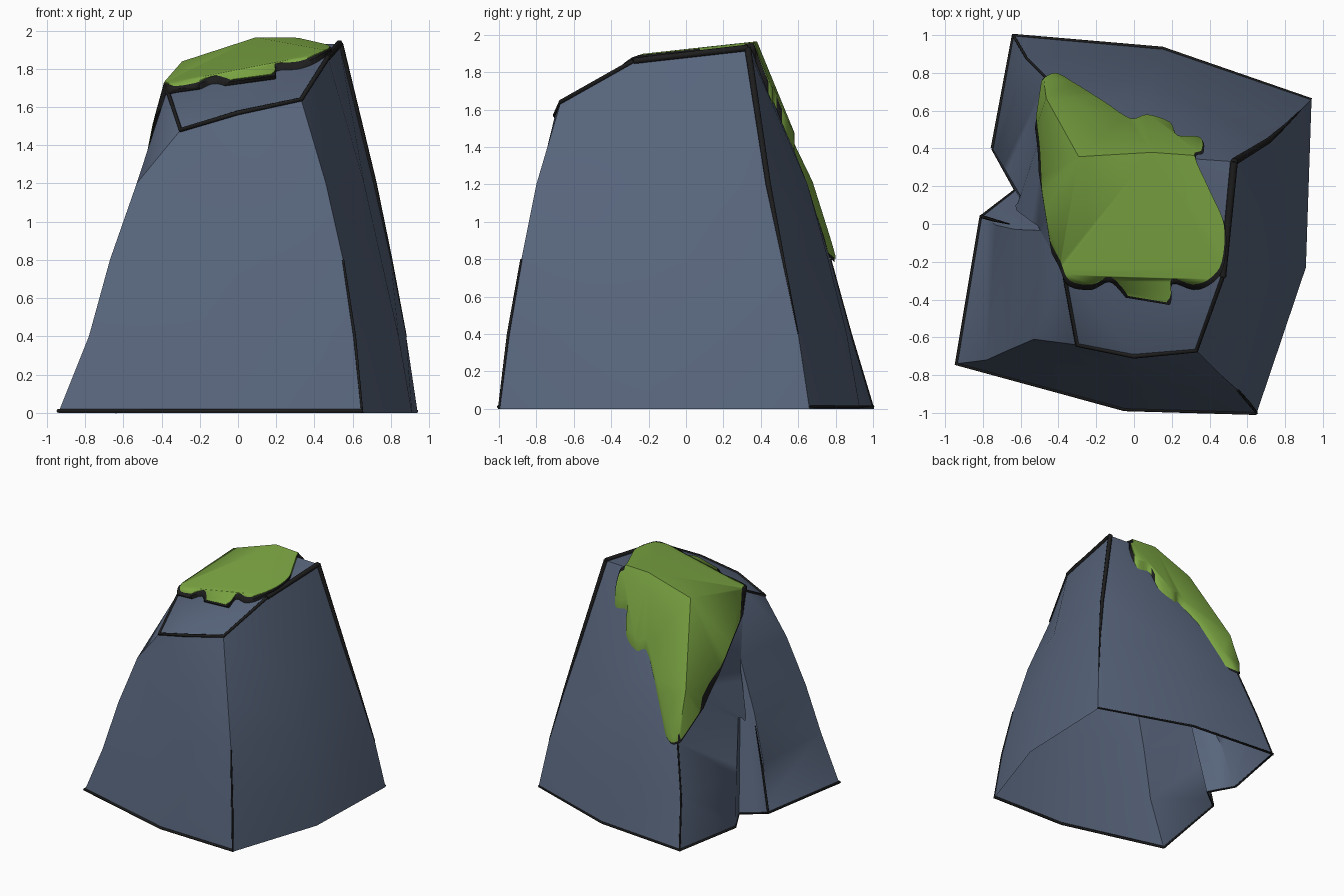
import bpy, bmesh, math
from mathutils import Vector

if "Cube" in bpy.data.objects:
    bpy.data.objects.remove(bpy.data.objects["Cube"])

def material(name, rgb):
    m = bpy.data.materials.new(name)
    m.diffuse_color = (*rgb, 1)
    m.use_nodes = True
    m.node_tree.nodes["Principled BSDF"].inputs["Base Color"].default_value = m.diffuse_color
    return m

STONE = material("slate stone", (0.10, 0.134, 0.207))
MOSS = material("moss green", (0.205, 0.39, 0.057))
INK = material("dark outline", (0.013, 0.013, 0.013))

# Rock: eight corner columns, counter-clockwise from the front left
LEVELS = [
    (0.0, [(-.94, -.74), (-.05, -.98), (.65, -1), (.91, -.23), (.94, .66), (.15, .93), (-.64, 1), (-.785, .2)]),
    (0.4, [(-.78, -.72), (-.03, -.92), (.61, -.95), (.84, -.23), (.88, .6), (.14, .86), (-.57, .88), (-.72, .17)]),
    (0.8, [(-.67, -.67), (-.02, -.86), (.55, -.88), (.75, -.23), (.80, .52), (.10, .76), (-.46, .77), (-.62, .09)]),
    (1.2, [(-.53, -.61), (0, -.79), (.46, -.80), (.66, -.23), (.71, .44), (.07, .65), (-.44, .64), (-.5, -.03)]),
]
RIM = [(-.30, -.64, 1.48), (0, -.70, 1.57), (.33, -.67, 1.64), (.47, -.28, 1.86),
       (.53, .33, 1.93), (.1, .36, 1.93), (-.27, .34, 1.81), (-.37, -.26, 1.69)]

def make_object(name, bm, mat):
    bmesh.ops.recalc_face_normals(bm, faces=bm.faces)
    me = bpy.data.meshes.new(name)
    bm.to_mesh(me)
    bm.free()
    ob = bpy.data.objects.new(name, me)
    bpy.context.collection.objects.link(ob)
    if mat:
        me.materials.append(mat)
    return ob

def rock_mesh(offset=0.0):
    bm = bmesh.new()
    rings = [[bm.verts.new((x, y, z)) for x, y in pts] for z, pts in LEVELS]
    rings.append([bm.verts.new(p) for p in RIM])
    for a, b in zip(rings, rings[1:]):
        for i in range(8):
            j = (i + 1) % 8
            bm.faces.new((a[i], a[j], b[j], b[i]))
    bm.faces.new(rings[0][::-1])
    top = rings[-1]
    bm.faces.new([top[i] for i in (0, 1, 2, 3, 7)])   # sloping front panel
    bm.faces.new([top[i] for i in (3, 4, 5, 6, 7)])   # top
    bmesh.ops.recalc_face_normals(bm, faces=bm.faces)
    bmesh.ops.triangulate(bm, faces=bm.faces)
    bm.normal_update()
    moves = [(v, v.normal * offset) for v in bm.verts]
    for v, d in moves:
        v.co += d
    return bm

def activate(ob):
    bpy.ops.object.select_all(action='DESELECT')
    ob.select_set(True)
    bpy.context.view_layer.objects.active = ob

def boolean(ob, cutter, op):
    cutter.hide_render = True
    m = ob.modifiers.new("cut", 'BOOLEAN')
    m.object, m.operation, m.solver = cutter, op, 'EXACT'
    activate(ob)
    bpy.ops.object.modifier_apply(modifier=m.name)
    bpy.data.objects.remove(cutter)

def smooth(ob, deg):
    activate(ob)
    bpy.ops.object.shade_smooth_by_angle(angle=math.radians(deg))

# Rock body with a shallow tapering cleft in its left side
rock = make_object("rock", rock_mesh(), STONE)
valley = Vector((-.63, .18, -.01))
mouth = [valley + (Vector(p) - valley) * 1.6 for p in ((-.75, .4, -.01), (-.81, .04, -.01))]
bm = bmesh.new()
vs = [bm.verts.new(p) for p in (valley, *mouth, (-.495, -.035, 1.22))]
for f in ((0, 1, 2), (0, 2, 3), (0, 3, 1), (1, 3, 2)):
    bm.faces.new([vs[i] for i in f])
boolean(rock, make_object("cleft_cutter", bm, None), 'DIFFERENCE')
# the rock is a shell, open underneath
bm = bmesh.new()
bm.from_mesh(rock.data)
bmesh.ops.delete(bm, geom=[f for f in bm.faces if max(v.co.z for v in f.verts) < .001], context='FACES')
bm.to_mesh(rock.data)
bm.free()
smooth(rock, 42)

# Moss: an offset skin of the rock trimmed to a scalloped outline
OUTLINE = [(-.42, .80), (-.32, .75), (-.16, .65), (-.02, .56), (.07, .58), (.19, .54), (.23, .47), (.35, .46),
           (.36, .39), (.32, .36), (.40, .18), (.475, 0), (.465, -.2), (.40, -.29), (.31, -.32), (.20, -.29),
           (.19, -.39), (.1, -.46), (0, -.42), (-.06, -.34), (-.13, -.28), (-.22, -.32), (-.34, -.3),
           (-.39, -.2), (-.45, -.08), (-.475, .05), (-.49, .2), (-.50, .4), (-.52, .6), (-.50, .74)]

def spline(pts, n=4):
    out, k = [], len(pts)
    for i in range(k):
        a, b, c, d = (Vector(pts[(i + o) % k]) for o in (-1, 0, 1, 2))
        for s in range(n):
            t = s / n
            out.append(0.5 * (2 * b + (c - a) * t + (2 * a - 5 * b + 4 * c - d) * t * t
                              + (3 * b - a - 3 * c + d) * t ** 3))
    return out

def moss_layer(name, offset, grow, shift, low, mat):
    ob = make_object(name, rock_mesh(offset), mat)
    bm = bmesh.new()
    mid = Vector((0, .1))
    base = [bm.verts.new((*(mid + (p - mid) * grow + Vector((0, shift))), .3)) for p in spline(OUTLINE)]
    face = bm.faces.new(base)
    ext = bmesh.ops.extrude_face_region(bm, geom=[face])
    for v in ext["geom"]:
        if isinstance(v, bmesh.types.BMVert):
            v.co.z = 2.5
    boolean(ob, make_object("moss_cutter", bm, None), 'INTERSECT')
    # sloping lower limit on the left side
    bm = bmesh.new()
    bm.from_mesh(ob.data)
    bmesh.ops.bisect_plane(bm, geom=bm.verts[:] + bm.edges[:] + bm.faces[:],
                           plane_co=(0, 0, low), plane_no=Vector((0, .8, 1)).normalized(), clear_inner=True)
    bmesh.ops.holes_fill(bm, edges=[e for e in bm.edges if e.is_boundary])
    bm.to_mesh(ob.data)
    bm.free()
    # keep only the layer outside the stone
    boolean(ob, make_object("core_cutter", rock_mesh(.002), None), 'DIFFERENCE')
    smooth(ob, 70)

moss_layer("moss", 0.04, 1.0, 0, 1.44, MOSS)
moss_layer("moss_shadow_rim", 0.034, 1.02, -.02, 1.42, INK)

# Ink strokes along ridges: tapered tubes half sunk in the rock
def stroke(name, pts, radii):
    cu = bpy.data.curves.new(name, 'CURVE')
    cu.dimensions = '3D'
    cu.bevel_depth, cu.bevel_resolution, cu.use_fill_caps = 1.0, 1, True
    sp = cu.splines.new('POLY')
    sp.points.add(len(pts) - 1)
    for p, co, r in zip(sp.points, pts, radii):
        p.co, p.radius = (*co, 1), r
    ob = bpy.data.objects.new(name, cu)
    bpy.context.collection.objects.link(ob)
    cu.materials.append(INK)
    activate(ob)
    bpy.ops.object.convert(target='MESH')

def column(i, levels):
    return [(*LEVELS[k][1][i], LEVELS[k][0]) for k in levels]

def ground(ids):
    return [(*LEVELS[0][1][i], .011) for i in ids]

stroke("panel_outline", [RIM[7], *RIM[:4]], [.011, .013, .013, .012, .012])
stroke("top_right_edge", RIM[3:5], [.018, .02])
stroke("back_right_ridge", [RIM[4]] + column(4, (3, 2, 1)), [.02, .016, .008, .003])
stroke("front_right_ridge", column(2, (2, 1, 0)), [.006, .008, .006])
stroke("back_left_ridge", column(6, (2, 1, 0)), [.007, .007, .007])
stroke("cleft_edge", [(-.81, .04, .01), (-.74, .02, .36), (-.66, 0, .7)], [.009, .008, .003])
stroke("front_base_line", [(-.81, .04, .011)] + ground((0, 1, 2)), [.008, .011, .011, .011])
stroke("back_base_line", ground((4, 5, 6)) + [(-.75, .4, .011)], [.006, .009, .009, .009])
stroke("cleft_base_line", [(-.75, .4, .009), (-.63, .18, .009), (-.81, .04, .009)], [.007] * 3)
